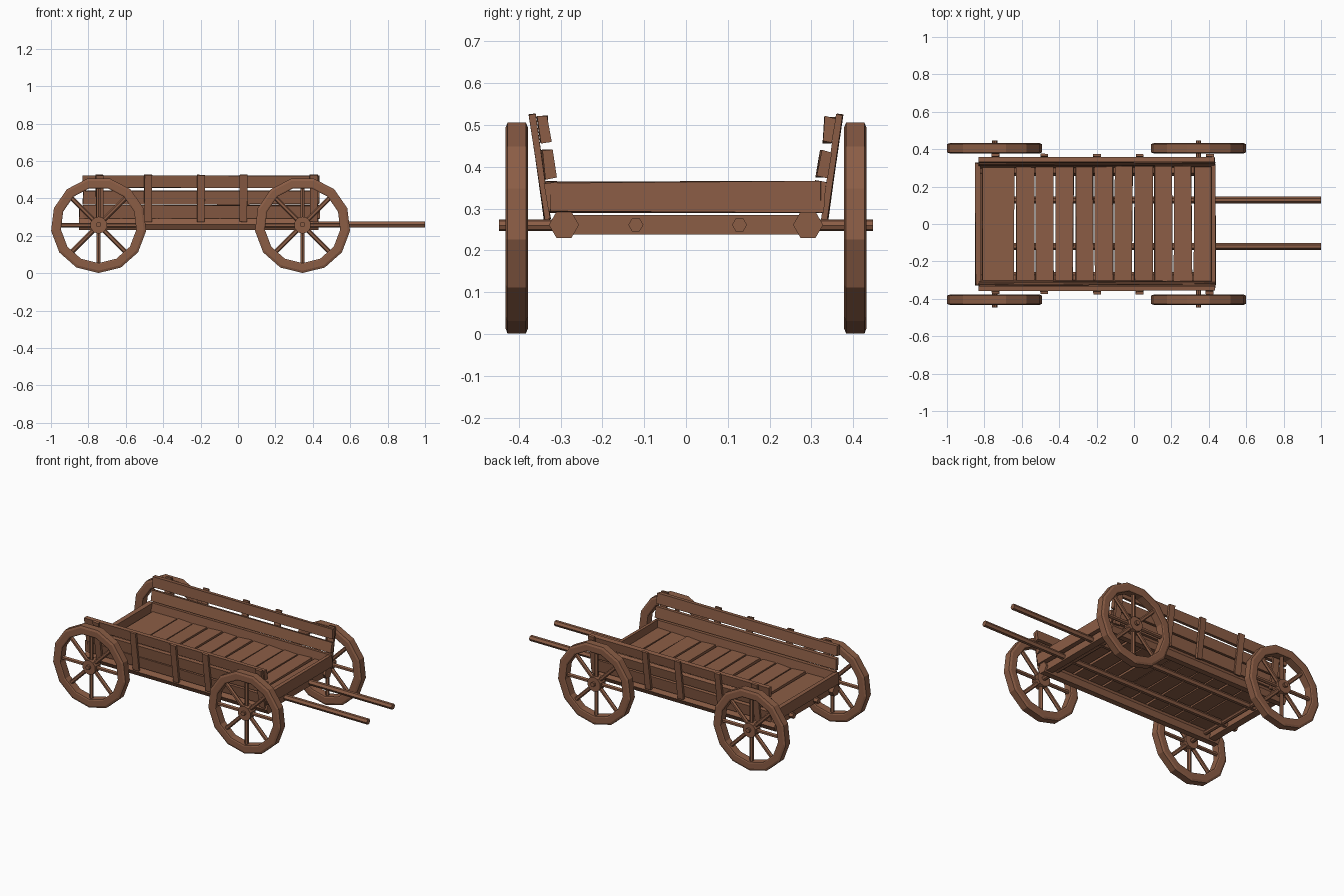
import bpy, bmesh, math, random
from mathutils import Matrix, Vector

if "Cube" in bpy.data.objects:
    bpy.data.objects.remove(bpy.data.objects["Cube"])

random.seed(4)
wood = bpy.data.materials.new("wood")
wood.diffuse_color = (0.26, 0.11, 0.06, 1)
wood.use_nodes = True
wood.node_tree.nodes["Principled BSDF"].inputs["Base Color"].default_value = wood.diffuse_color


def finish(name, bm):
    bmesh.ops.recalc_face_normals(bm, faces=bm.faces)
    me = bpy.data.meshes.new(name)
    bm.to_mesh(me)
    bm.free()
    me.materials.append(wood)
    ob = bpy.data.objects.new(name, me)
    bpy.context.collection.objects.link(ob)
    return ob


def add_box(bm, center, size, rot=None, jitter=0.0):
    m = Matrix.Translation(center) @ (rot or Matrix()) @ Matrix.Diagonal((*size, 1))
    vs = bmesh.ops.create_cube(bm, size=1, matrix=m)["verts"]
    for v in vs:
        v.co += Vector([random.uniform(-jitter, jitter) for _ in range(3)])


def add_rod(bm, a, b, r, sides, turn=0.0):
    a, b = Vector(a), Vector(b)
    q = (b - a).to_track_quat('Z', 'Y').to_matrix().to_4x4()
    m = Matrix.Translation((a + b) / 2) @ q @ Matrix.Rotation(turn, 4, 'Z')
    bmesh.ops.create_cone(bm, cap_ends=True, segments=sides, radius1=r, radius2=r,
                          depth=(b - a).length, matrix=m)


def add_rim(bm, c, n=13):
    # chamfered rim section as (radius, offset), swept round the hub
    prof = [(0.203, -0.024), (0.21, -0.027), (0.243, -0.027), (0.256, -0.022),
            (0.256, 0.022), (0.243, 0.027), (0.21, 0.027), (0.203, 0.024)]
    rings = []
    for i in range(n):
        t = -math.pi / 2 + 2 * math.pi * i / n
        rings.append([bm.verts.new((c[0] + r * math.cos(t), c[1] + o, c[2] + r * math.sin(t)))
                      for r, o in prof])
    for i in range(n):
        p, q = rings[i], rings[(i + 1) % n]
        for j in range(len(prof)):
            k = (j + 1) % len(prof)
            bm.faces.new((p[j], p[k], q[k], q[j]))


# wheels and axles
AX_Z = 0.257
for end, x in (("rear", -0.745), ("front", 0.345)):
    for side, y in (("right", -0.405), ("left", 0.405)):
        bm = bmesh.new()
        add_rim(bm, (x, y, AX_Z))
        add_rod(bm, (x, y - 0.027, AX_Z), (x, y + 0.027, AX_Z), 0.046, 10)
        for i in range(8):
            t = i * math.pi / 4
            d = Vector((math.cos(t), 0, math.sin(t)))
            c = Vector((x, y, AX_Z))
            add_rod(bm, c + d * 0.035, c + d * 0.212, 0.0125, 6)
        finish(f"{end}_{side}_wheel", bm)
    bm = bmesh.new()
    add_rod(bm, (x, -0.447, 0.26), (x, 0.447, 0.26), 0.014, 8)
    finish(f"{end}_axle", bm)

# long hexagonal side beams and draw poles
for side, y, py in (("right", -0.285, -0.12), ("left", 0.302, 0.128)):
    y = math.copysign(0.292, y)
    bm = bmesh.new()
    add_rod(bm, (-0.85, y, 0.261), (0.43, y, 0.261), 0.036, 6, math.pi / 6)
    ob = finish(f"{side}_beam", bm)
    bm = bmesh.new()
    add_rod(bm, (-0.85, py, AX_Z + 0.004), (1.0, py, AX_Z + 0.004), 0.018, 6, math.pi / 6)
    finish(f"{side}_draw_pole", bm)

# cross beams under the floor
for name, x in (("rear_cross_beam", -0.80), ("front_cross_beam", 0.395)):
    bm = bmesh.new()
    add_box(bm, (x, 0, 0.261), (0.045, 0.56, 0.046))
    finish(name, bm)

# floor planks, the rear one wider
bm = bmesh.new()
edges = [-0.815, -0.635] + [-0.635 + 0.1055 * i for i in range(1, 11)]
for a, b in zip(edges, edges[1:]):
    add_box(bm, ((a + b) / 2, 0, 0.305), (b - a - 0.012, 0.625, 0.022), jitter=0.004)
finish("floor_planks", bm)

# end boards
for name, x in (("rear_end_board", -0.835), ("front_end_board", 0.425)):
    bm = bmesh.new()
    add_box(bm, (x, 0, 0.327), (0.026, 0.65, 0.072), jitter=0.003)
    finish(name, bm)

# leaning side walls: three boards outside the bed, held by five posts
LEAN = math.atan(0.144)
for side, s in (("right", -1), ("left", 1)):
    rot = Matrix.Rotation(-s * LEAN, 4, 'X')
    for name, z, h in (("lower", 0.328, 0.072), ("middle", 0.406, 0.066), ("upper", 0.488, 0.064)):
        bm = bmesh.new()
        y = 0.332 + (z - 0.275) * 0.144 - 0.021
        add_box(bm, (-0.198, s * y, z), (1.262, 0.026, h), rot, jitter=0.004)
        finish(f"{side}_{name}_side_board", bm)
    bm = bmesh.new()
    for x in (-0.74, -0.48, -0.198, 0.03, 0.405):
        add_box(bm, (x, s * 0.35, 0.4), (0.04, 0.014, 0.252), rot, jitter=0.002)
    finish(f"{side}_side_posts", bm)
